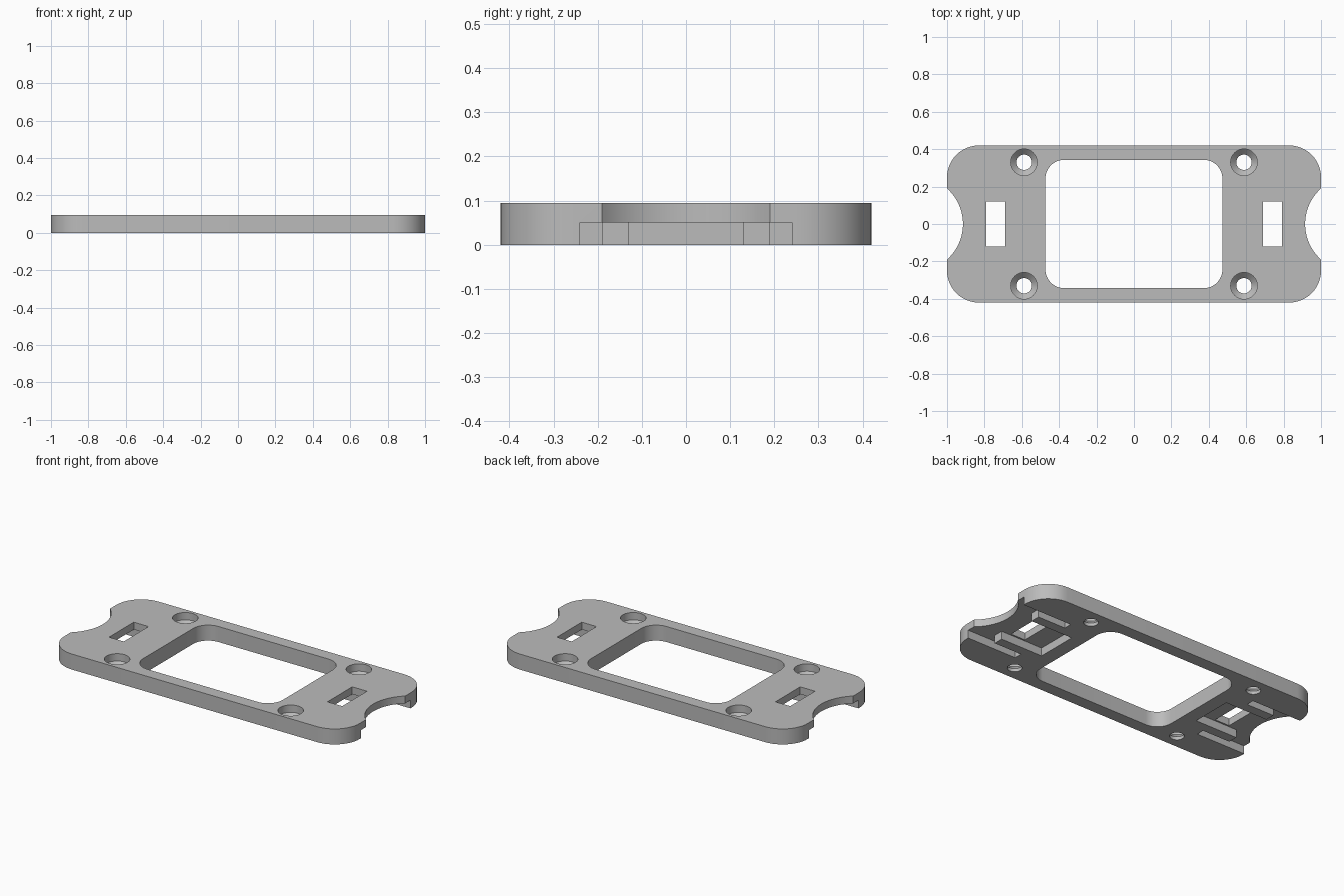
import bpy, bmesh
from math import cos, sin, pi, radians

old = bpy.data.objects.get("Cube")
if old:
    bpy.data.objects.remove(old, do_unlink=True)

grey = bpy.data.materials.new("light_grey")
grey.use_nodes = True
colour = (0.5, 0.5, 0.5, 1)
grey.diffuse_color = colour
grey.node_tree.nodes["Principled BSDF"].inputs["Base Color"].default_value = colour

HEIGHT = 0.095
RECESS = 0.05


def circle(x, y, r, n=48):
    return [(x + r * cos(2 * pi * i / n), y + r * sin(2 * pi * i / n)) for i in range(n)]


def rounded_rect(hx, hy, r, steps=12):
    pts = []
    for k, (sx, sy) in enumerate([(1, 1), (-1, 1), (-1, -1), (1, -1)]):
        for i in range(steps + 1):
            a = (k + i / steps) * pi / 2
            pts.append((sx * (hx - r) + r * cos(a), sy * (hy - r) + r * sin(a)))
    return pts


def rect(x0, x1, hy):
    return [(x0, -hy), (x1, -hy), (x1, hy), (x0, hy)]


def loft(name, sections):
    """Closed solid through outlines stacked in z: [(points, z), ...]."""
    bm = bmesh.new()
    rings = [[bm.verts.new((x, y, z)) for x, y in pts] for pts, z in sections]
    bm.faces.new(rings[0][::-1])
    bm.faces.new(rings[-1])
    for low, high in zip(rings, rings[1:]):
        for i in range(len(low)):
            j = (i + 1) % len(low)
            bm.faces.new((low[i], low[j], high[j], high[i]))
    bmesh.ops.recalc_face_normals(bm, faces=bm.faces)
    mesh = bpy.data.meshes.new(name)
    bm.to_mesh(mesh)
    bm.free()
    mesh.materials.append(grey)
    obj = bpy.data.objects.new(name, mesh)
    bpy.context.collection.objects.link(obj)
    return obj


def prism(name, pts, z0=-0.1, z1=0.2):
    return loft(name, [(pts, z0), (pts, z1)])


# Plate with rounded corners
plate = prism("mounting_plate", rounded_rect(1, 0.42, 0.17), 0, HEIGHT)

# Central window
cutters = [prism("window_cutter", rounded_rect(0.473, 0.343, 0.1))]

# Underside pocket, open at the end, with two ridges left standing
half = [(1.1, 0.24), (0.66, 0.24), (0.66, 0.19), (0.85, 0.19), (0.85, 0.13), (0.56, 0.13)]
pocket = half + [(x, -y) for x, y in reversed(half)]

for side in (1, -1):
    def flip(pts):
        return [(side * x, y) for x, y in pts]

    cutters.append(prism("pocket_cutter", flip(pocket), -0.1, RECESS))
    cutters.append(prism("slot_cutter", flip(rect(0.69, 0.79, 0.12))))
    # Curved finger notch in the end
    cutters.append(prism("notch_cutter", flip(circle(1.17, 0, 0.255, 96))))
    # Countersunk screw holes
    for y in (-0.33, 0.33):
        wide, narrow = circle(side * 0.588, y, 0.071), circle(side * 0.588, y, 0.041)
        cutters.append(loft("screw_hole_cutter", [
            (narrow, -0.1), (narrow, 0.02), (wide, RECESS), (wide, 0.2)]))

# Cut everything out, then drop the helpers
bpy.context.view_layer.objects.active = plate
for cutter in cutters:
    cutter.hide_render = True
    mod = plate.modifiers.new("cut", "BOOLEAN")
    mod.operation = "DIFFERENCE"
    mod.solver = "EXACT"
    mod.object = cutter
    bpy.ops.object.modifier_apply(modifier=mod.name)
    bpy.data.objects.remove(cutter, do_unlink=True)

bpy.ops.object.select_all(action="DESELECT")
plate.select_set(True)
bpy.ops.object.shade_smooth_by_angle(angle=radians(25))
